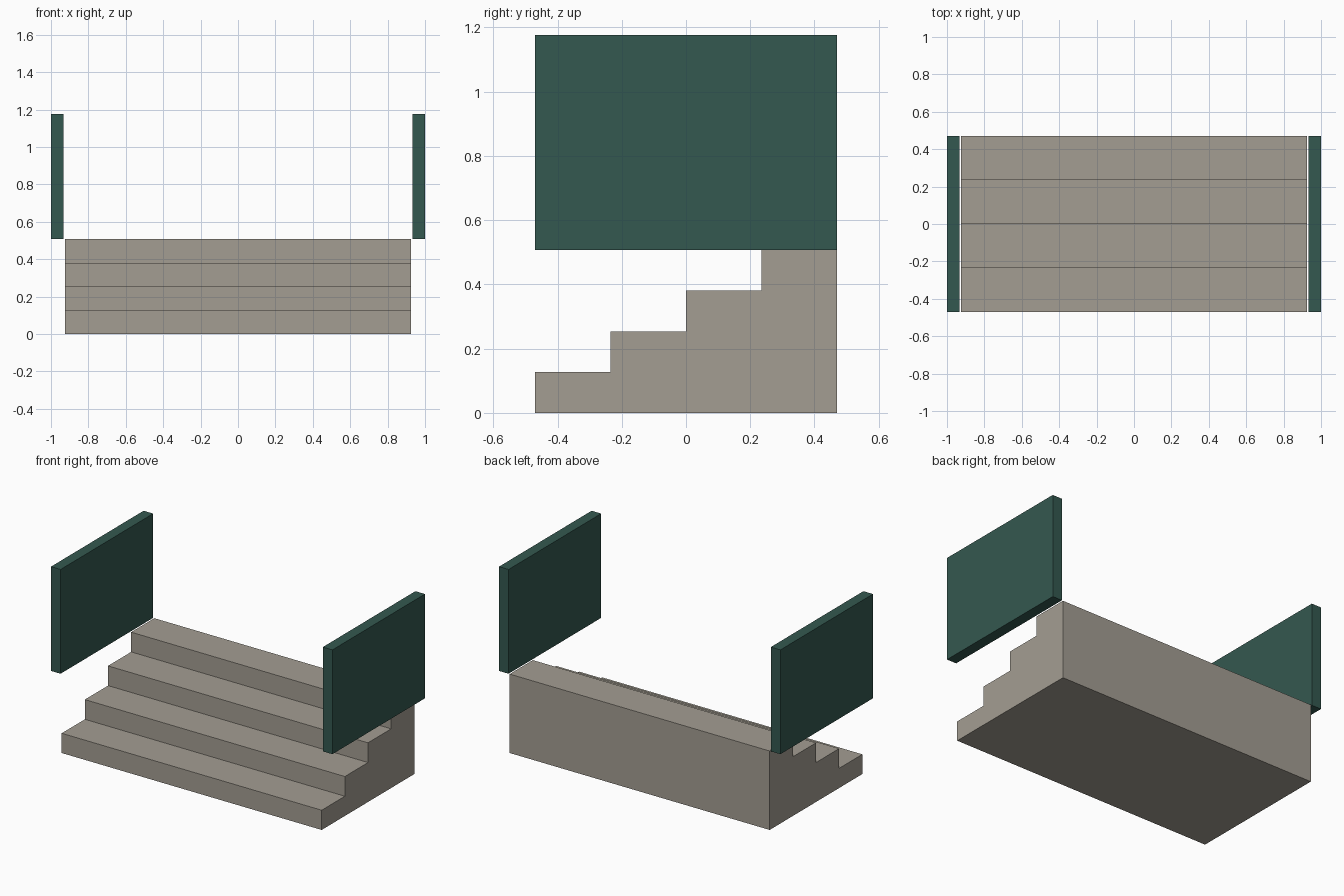
import bpy
import bmesh

cube = bpy.data.objects.get("Cube")
if cube:
    bpy.data.objects.remove(cube)


def material(name, rgb):
    mat = bpy.data.materials.new(name)
    mat.use_nodes = True
    color = (*rgb, 1)
    mat.diffuse_color = color
    mat.node_tree.nodes["Principled BSDF"].inputs["Base Color"].default_value = color
    return mat


def extrude_profile(name, profile, x_min, x_max, mat):
    """Extrude a (y, z) outline along x into a closed solid."""
    bm = bmesh.new()
    face = bm.faces.new([bm.verts.new((x_min, y, z)) for y, z in profile])
    result = bmesh.ops.extrude_face_region(bm, geom=[face])
    moved = [g for g in result["geom"] if isinstance(g, bmesh.types.BMVert)]
    bmesh.ops.translate(bm, verts=moved, vec=(x_max - x_min, 0, 0))
    bmesh.ops.recalc_face_normals(bm, faces=bm.faces)
    mesh = bpy.data.meshes.new(name)
    bm.to_mesh(mesh)
    bm.free()
    mesh.materials.append(mat)
    obj = bpy.data.objects.new(name, mesh)
    bpy.context.collection.objects.link(obj)
    return obj


stone = material("warm_grey_stone", (0.37, 0.34, 0.29))
green = material("dark_green", (0.034, 0.098, 0.08))

STEPS = 4
HALF_DEPTH = 0.47
STAIR_HEIGHT = 0.507
STAIR_HALF_WIDTH = 0.924
PANEL_TOP = 1.177
PANEL_INNER, PANEL_OUTER = 0.932, 1.0

# Solid flight of steps rising to the back
tread = 2 * HALF_DEPTH / STEPS
riser = STAIR_HEIGHT / STEPS
outline = [(-HALF_DEPTH, 0)]
for i in range(STEPS):
    y = -HALF_DEPTH + i * tread
    outline += [(y, (i + 1) * riser), (y + tread, (i + 1) * riser)]
outline.append((HALF_DEPTH, 0))
extrude_profile("stairs", outline, -STAIR_HALF_WIDTH, STAIR_HALF_WIDTH, stone)

# Upright side panels above the stair ends
panel = [(-HALF_DEPTH, STAIR_HEIGHT), (HALF_DEPTH, STAIR_HEIGHT),
         (HALF_DEPTH, PANEL_TOP), (-HALF_DEPTH, PANEL_TOP)]
for name, side in (("left_panel", 1), ("right_panel", -1)):
    extrude_profile(name, panel, side * PANEL_INNER, side * PANEL_OUTER, green)
